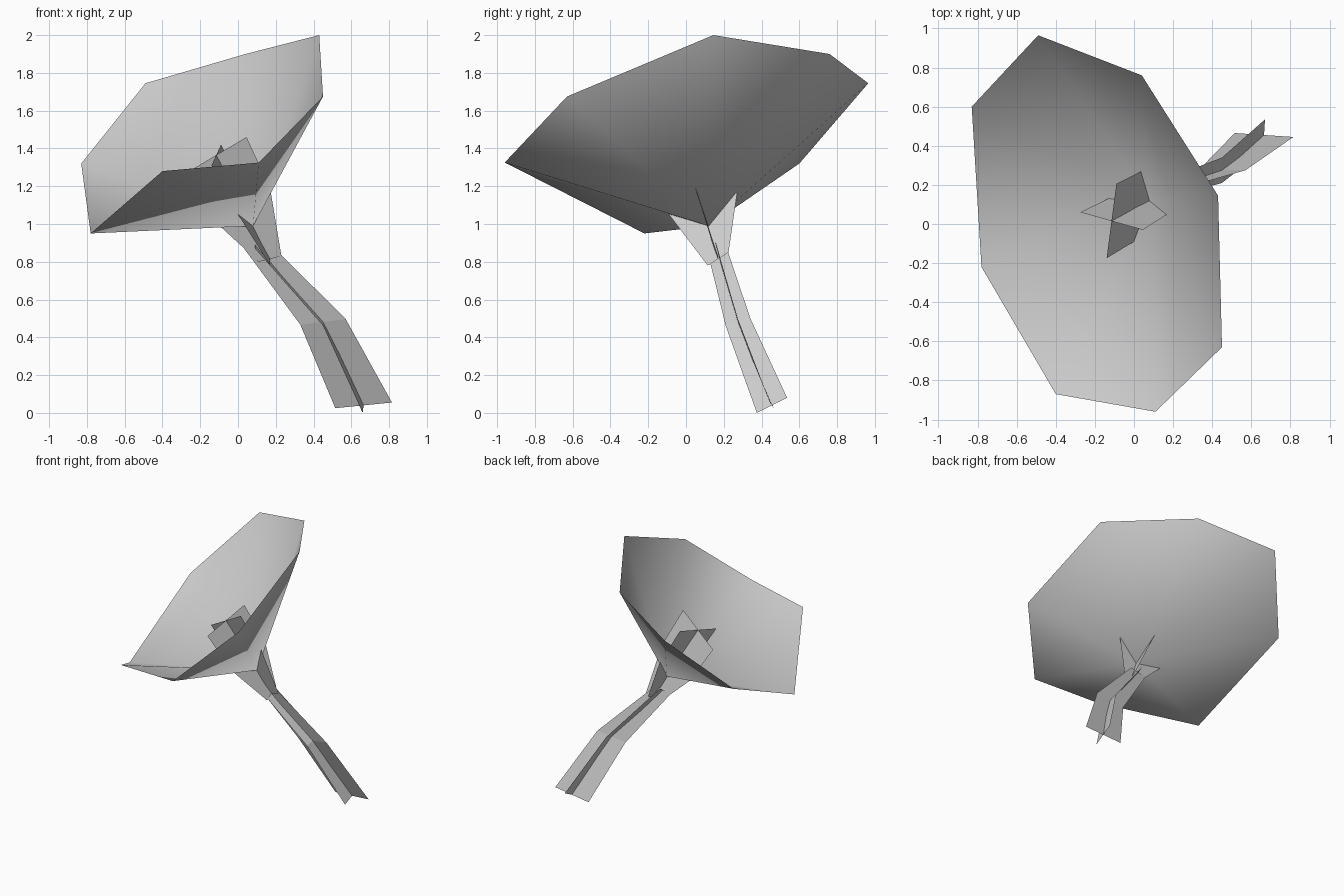
import bpy
from mathutils import Vector

default_cube = bpy.data.objects.get("Cube")
if default_cube:
    bpy.data.objects.remove(default_cube, do_unlink=True)


def make_material(name, color):
    material = bpy.data.materials.new(name)
    material.use_nodes = True
    material.diffuse_color = color
    shader = next(n for n in material.node_tree.nodes if n.type == "BSDF_PRINCIPLED")
    shader.inputs["Base Color"].default_value = color
    return material


grey = make_material("plain grey", (0.6, 0.6, 0.6, 1))


def add_part(name, vertices, faces, smooth=False):
    mesh = bpy.data.meshes.new(name)
    mesh.from_pydata(vertices, [], faces)
    mesh.materials.append(grey)
    for polygon in mesh.polygons:
        polygon.use_smooth = smooth
    mesh.update()
    part = bpy.data.objects.new(name, mesh)
    bpy.context.collection.objects.link(part)
    return part


def add_strip(name, centres, half_widths):
    """Flat ribbon running through the centres, one half-width vector per row."""
    vertices = []
    for centre, half in zip(centres, half_widths):
        middle, offset = Vector(centre), Vector(half)
        vertices += [middle - offset, middle + offset]
    faces = [(i, i + 1, i + 3, i + 2) for i in range(0, len(vertices) - 2, 2)]
    return add_part(name, vertices, faces)


def add_crossed_strips(name, centres, wide_halves, deep_halves):
    add_strip(name + "_wide_strip", centres, wide_halves)
    add_strip(name + "_deep_strip", centres, deep_halves)


# Funnel-shaped bloom: eight rim corners meeting at one throat point
throat = (0.08, 0.12, 0.99)
rim = [
    (-0.49, 0.965, 1.745), (-0.83, 0.6, 1.32),
    (-0.78, -0.22, 0.95), (-0.4, -0.87, 1.28),
    (0.11, -0.96, 1.325), (0.45, -0.63, 1.675),
    (0.43, 0.145, 2), (0.04, 0.76, 1.9),
]
count = len(rim)
petal_faces = [(count, (i + 1) % count, i) for i in range(count)]
add_part("petal_funnel", rim + [throat], petal_faces, smooth=True)

# Crossed strips that form the calyx below and the stamen inside the bloom
add_crossed_strips(
    "calyx_and_stamen",
    centres=[(0.17, 0.17, 0.815), (0.02, 0.09, 1.105), (-0.115, 0.015, 1.365)],
    wide_halves=[(0.06, 0, 0.015), (0.15, -0.04, 0.085), (0.16, -0.045, 0.095)],
    deep_halves=[(0, 0.055, 0.035), (0.02, 0.18, 0.055), (0.025, 0.19, 0.055)],
)

# Bent stem, also two crossed strips
add_crossed_strips(
    "stem",
    centres=[(0.09, 0.155, 0.895), (0.45, 0.275, 0.482), (0.665, 0.455, 0.04)],
    wide_halves=[(0.065, 0, 0.015), (0.12, 0, 0.015), (0.15, -0.01, 0.015)],
    deep_halves=[(0, 0.045, 0.025), (0, 0.065, 0.02), (0.005, 0.08, 0.04)],
)
